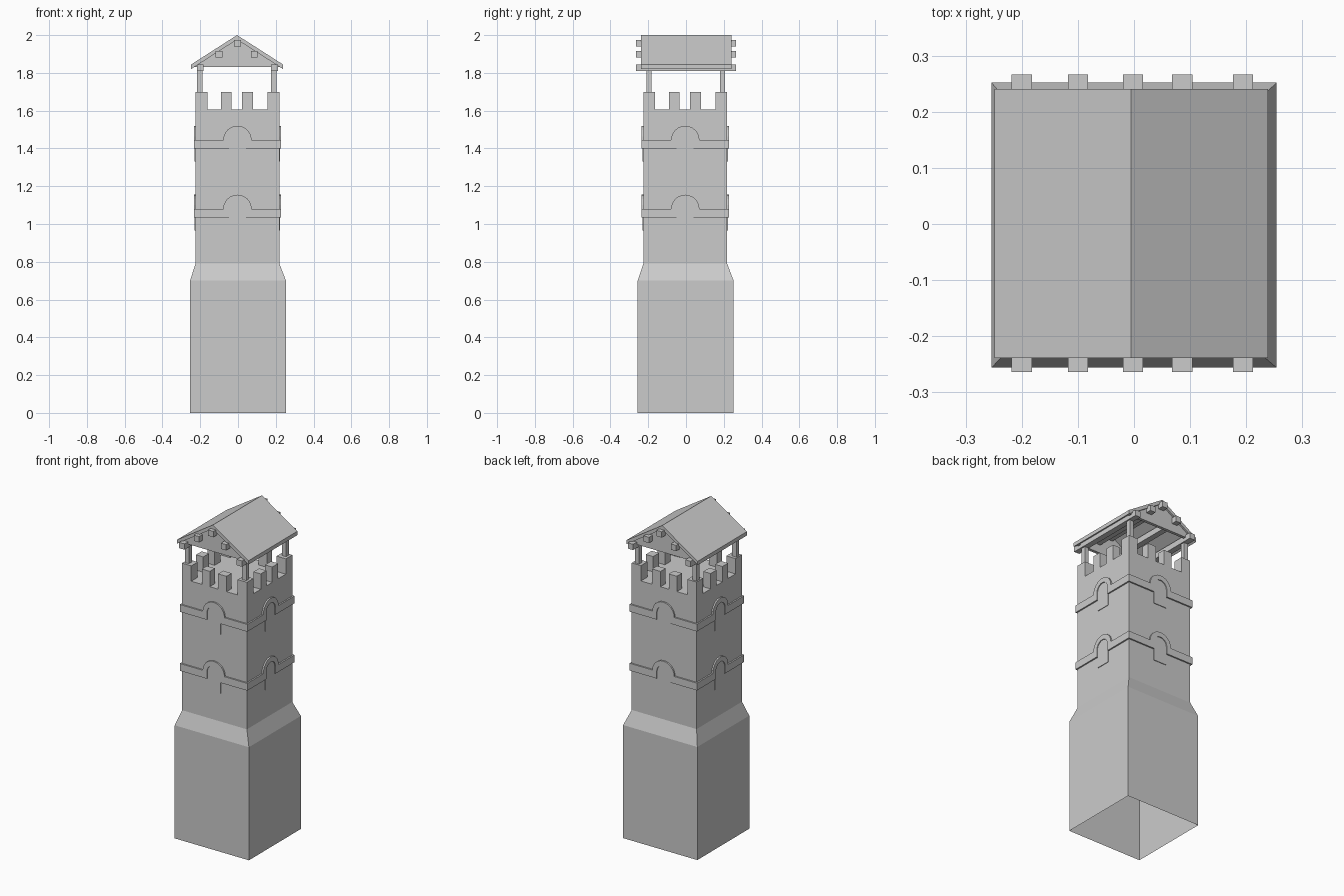
import bpy, bmesh, math
from mathutils import Matrix, Vector

if "Cube" in bpy.data.objects:
    bpy.data.objects.remove(bpy.data.objects["Cube"])

CX, CY = -0.003, -0.004      # shaft centre
SH = 0.222                   # shaft half width


def finish(name, bm):
    bmesh.ops.recalc_face_normals(bm, faces=bm.faces[:])
    me = bpy.data.meshes.new(name)
    bm.to_mesh(me)
    bm.free()
    ob = bpy.data.objects.new(name, me)
    bpy.context.collection.objects.link(ob)
    return ob


def box(bm, x0, x1, y0, y1, z0, z1):
    m = Matrix.Translation(((x0 + x1) / 2, (y0 + y1) / 2, (z0 + z1) / 2))
    m = m @ Matrix.Diagonal((x1 - x0, y1 - y0, z1 - z0, 1))
    bmesh.ops.create_cube(bm, size=1, matrix=m)


def prism(bm, pts, y0, y1, mat=Matrix()):
    """Extrude an (x, z) outline from y0 to y1."""
    a = [bm.verts.new(mat @ Vector((x, y0, z))) for x, z in pts]
    b = [bm.verts.new(mat @ Vector((x, y1, z))) for x, z in pts]
    bm.faces.new(a)
    bm.faces.new(b[::-1])
    n = len(pts)
    for i in range(n):
        j = (i + 1) % n
        bm.faces.new((a[j], a[i], b[i], b[j]))


# tower shaft: open at the bottom, flared base, flat deck on top
bm = bmesh.new()
rings = []
for h, z, cx, cy in ((0.254, 0, 0, -0.002), (0.254, 0.70, 0, -0.002),
                     (SH, 0.79, CX, CY), (SH, 1.605, CX, CY)):
    rings.append([bm.verts.new((cx + sx * h, cy + sy * h, z))
                  for sx, sy in ((-1, -1), (1, -1), (1, 1), (-1, 1))])
for lo, hi in zip(rings, rings[1:]):
    for i in range(4):
        j = (i + 1) % 4
        bm.faces.new((lo[i], lo[j], hi[j], hi[i]))
bm.faces.new(rings[-1])
finish("tower_shaft", bm)

# battlements: corner blocks plus two merlons per side
bm = bmesh.new()
T = 0.05
for sx in (-1, 1):
    for sy in (-1, 1):
        xs = sorted((CX + sx * SH, CX + sx * (SH - 0.063)))
        ys = sorted((CY + sy * SH, CY + sy * (SH - 0.063)))
        box(bm, *xs, *ys, 1.605, 1.70)
for s in (-1, 1):
    lo, hi = sorted((s * SH, s * (SH - T)))
    for m0, m1 in ((-0.09, -0.035), (0.022, 0.08)):
        box(bm, m0, m1, CY + lo, CY + hi, 1.605, 1.70)
        box(bm, CX + lo, CX + hi, m0, m1, 1.605, 1.70)
finish("battlements", bm)

# string courses arching over the windows, and shallow window panels
trim, panels = bmesh.new(), bmesh.new()
N = 12
RO, RI, W = 0.075, 0.045, SH + 0.009
arc = [math.pi * i / N for i in range(N + 1)]
for side in range(4):
    mat = Matrix.Translation((CX, CY, 0)) @ Matrix.Rotation(side * math.pi / 2, 4, 'Z')
    for z in (1.08, 1.445):
        outer = [(RO * math.cos(a), z + RO * math.sin(a)) for a in arc]
        inner = [(RI * math.cos(a), z + RI * math.sin(a)) for a in reversed(arc)]
        prism(trim, [(W, z - 0.045), (W, z)] + outer
              + [(-W, z), (-W, z - 0.045), (-RI, z - 0.045)]
              + inner + [(RI, z - 0.045)], -W, -SH + 0.005, mat)
        prism(panels, [(-RI, z - 0.115), (RI, z - 0.115)] + inner[::-1],
              -SH - 0.004, -SH + 0.005, mat)
finish("string_courses", trim)
finish("window_panels", panels)

# posts carrying the roof
bm = bmesh.new()
for x in (-0.203, 0.190):
    for y in (-0.196, 0.193):
        box(bm, x - 0.014, x + 0.014, y - 0.014, y + 0.014, 1.69, 1.83)
finish("roof_posts", bm)

# beams running front to back under the roof
bm = bmesh.new()
for x, z in ((-0.2, 1.827), (-0.1, 1.899), (-0.002, 1.957), (0.086, 1.899), (0.194, 1.827)):
    box(bm, x - 0.018, x + 0.018, -0.264, 0.266, z - 0.018, z + 0.018)
finish("roof_beams", bm)

# pitched roof slab and gable walls
RX, E, SL = -0.005, 0.244, 0.156 / 0.244
bm = bmesh.new()
prism(bm, [(RX - E, 1.844), (RX, 2.0), (RX + E, 1.844),
           (RX + E, 1.820), (RX, 1.976), (RX - E, 1.820)], -0.239, 0.241)
finish("roof", bm)
bm = bmesh.new()
g = (1.985 - 1.83) / SL
for y in (-0.228, 0.212):
    prism(bm, [(RX - g, 1.83), (RX + g, 1.83), (RX, 1.985)], y, y + 0.018)
finish("gables", bm)
